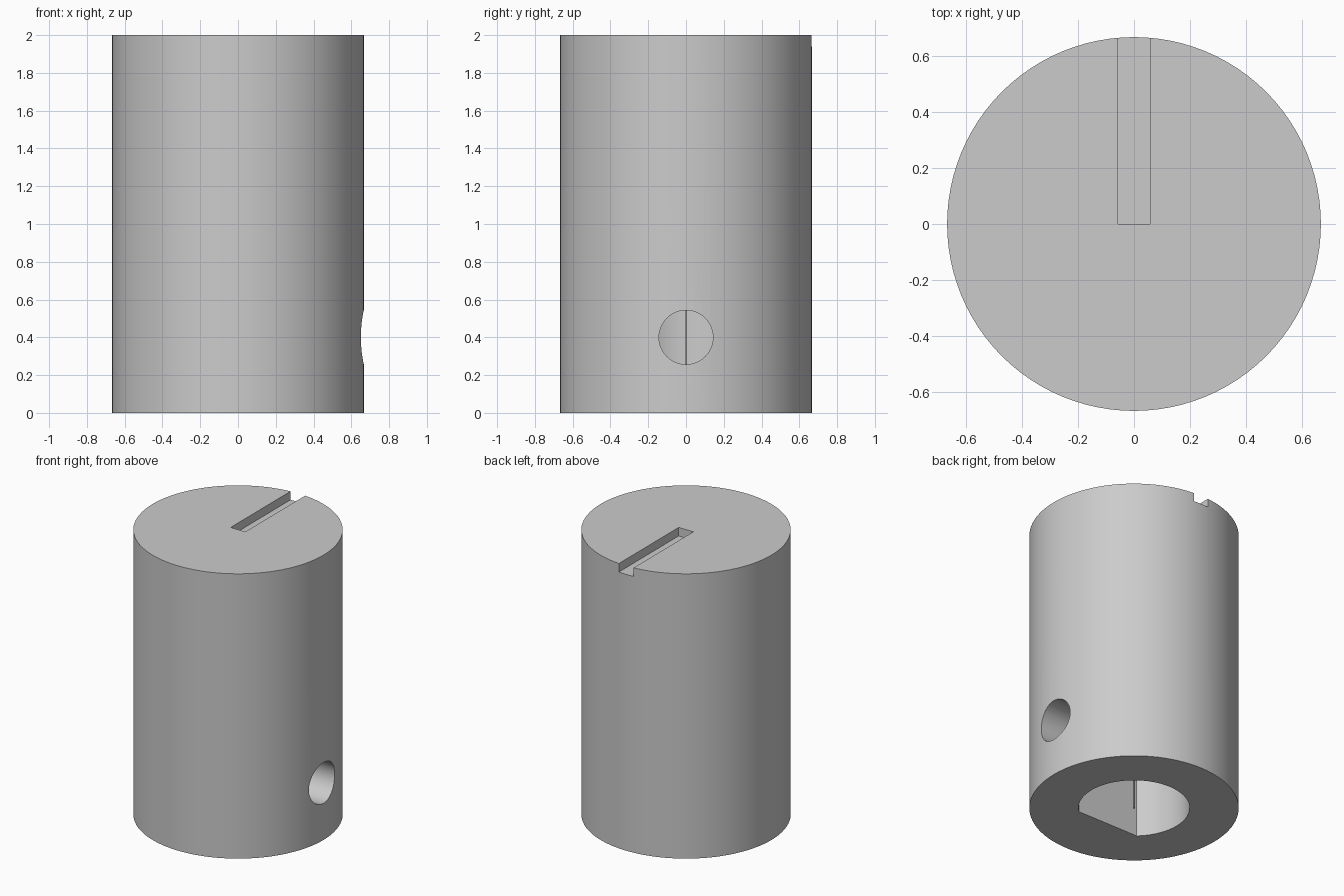
import bpy
import bmesh
from math import radians
from mathutils import Matrix, Vector

cube = bpy.data.objects.get("Cube")
if cube:
    bpy.data.objects.remove(cube, do_unlink=True)

# Main dimensions
HEIGHT, RADIUS = 2.0, 0.666
BORE_RADIUS, BORE_DEPTH, FLAT_Y = 0.354, 1.33, -0.26
SCREW_RADIUS, SCREW_Z = 0.143, 0.4
SLOT_WIDTH, SLOT_DEPTH = 0.114, 0.06

grey = bpy.data.materials.new("plain grey")
grey.use_nodes = True
colour = (0.6, 0.6, 0.6, 1)
grey.diffuse_color = colour
grey.node_tree.nodes["Principled BSDF"].inputs["Base Color"].default_value = colour


def finish(name, bm):
    bmesh.ops.recalc_face_normals(bm, faces=bm.faces)
    mesh = bpy.data.meshes.new(name)
    bm.to_mesh(mesh)
    bm.free()
    mesh.materials.append(grey)
    obj = bpy.data.objects.new(name, mesh)
    bpy.context.collection.objects.link(obj)
    return obj


def cylinder(radius, start, end, segments, axis="Z"):
    bm = bmesh.new()
    bmesh.ops.create_cone(bm, cap_ends=True, segments=segments, radius1=radius,
                          radius2=radius, depth=end - start,
                          matrix=Matrix.Translation((0, 0, (start + end) / 2)))
    if axis == "X":
        bm.transform(Matrix.Rotation(radians(90), 4, "Y"))
    return bm


def smooth(obj):
    bpy.ops.object.select_all(action="DESELECT")
    obj.select_set(True)
    bpy.context.view_layer.objects.active = obj
    bpy.ops.object.shade_smooth_by_angle(angle=radians(30))


# Solid round body
body = finish("knob_body", cylinder(RADIUS, 0, HEIGHT, 96))

# D-shaped shaft bore, flat towards the front
bm = cylinder(BORE_RADIUS, -0.1, BORE_DEPTH, 64)
cut = bmesh.ops.bisect_plane(bm, geom=bm.verts[:] + bm.edges[:] + bm.faces[:],
                             plane_co=(0, FLAT_Y, 0), plane_no=(0, -1, 0),
                             clear_outer=True)
rim = [e for e in cut["geom_cut"] if isinstance(e, bmesh.types.BMEdge)]
bmesh.ops.holes_fill(bm, edges=rim)
bore = finish("shaft_bore_cutter", bm)

# Set screw hole from the left side into the bore
bm = cylinder(SCREW_RADIUS, 0.1, 0.9, 48, "X")
bm.transform(Matrix.Translation((0, 0, SCREW_Z)))
screw = finish("screw_hole_cutter", bm)

# Pointer slot in the top, from the axis out through the back
bm = bmesh.new()
bmesh.ops.create_cube(bm, size=1)
bm.transform(Matrix.Translation((0, 0.5, HEIGHT))
             @ Matrix.Diagonal(Vector((SLOT_WIDTH, 1, 2 * SLOT_DEPTH, 1))))
slot = finish("pointer_slot_cutter", bm)

# Cut each shape out of the body
for cutter in (bore, screw, slot):
    cutter.hide_render = True
    mod = body.modifiers.new(cutter.name, "BOOLEAN")
    mod.operation = "DIFFERENCE"
    mod.solver = "EXACT"
    mod.object = cutter
    bpy.context.view_layer.objects.active = body
    bpy.ops.object.modifier_apply(modifier=mod.name)
    bpy.data.objects.remove(cutter, do_unlink=True)
smooth(body)

# Thin pin on the axis of the bore
pin = finish("centre_pin", cylinder(0.006, 0, BORE_DEPTH, 12))
smooth(pin)
